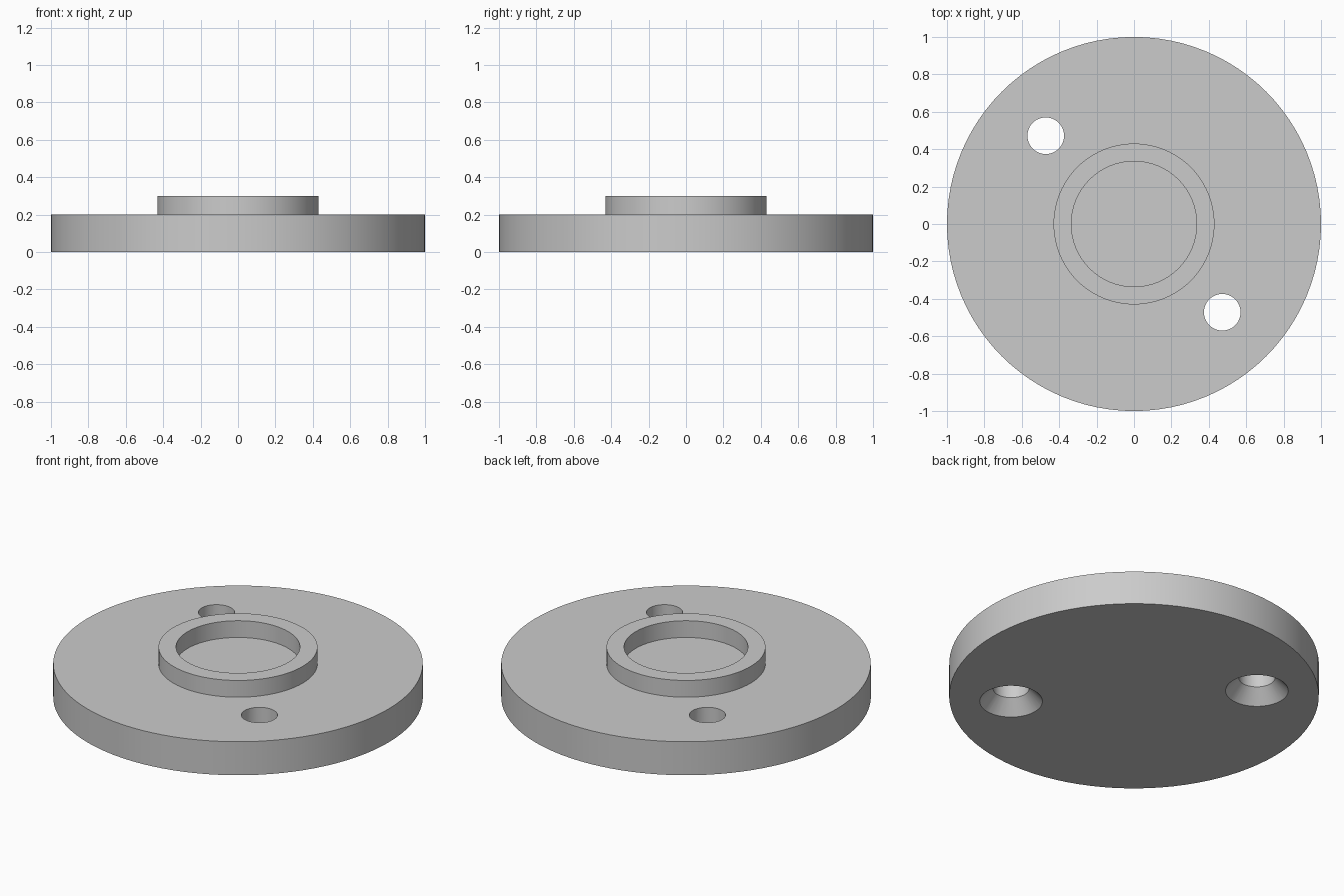
import bpy
import bmesh
import math

cube = bpy.data.objects.get("Cube")
if cube:
    bpy.data.objects.remove(cube, do_unlink=True)

# Material
GREY = (0.6, 0.6, 0.6, 1.0)
grey = bpy.data.materials.new("plain grey")
grey.use_nodes = True
grey.diffuse_color = GREY
grey.node_tree.nodes["Principled BSDF"].inputs["Base Color"].default_value = GREY


def lathe(name, profile, steps, location=(0, 0, 0)):
    """Turn a closed solid from (radius, height) points around the z axis."""
    bm = bmesh.new()
    verts = [bm.verts.new((r, 0, z)) for r, z in profile]
    edges = [bm.edges.new(pair) for pair in zip(verts, verts[1:])]
    bmesh.ops.spin(bm, geom=verts + edges, cent=(0, 0, 0), axis=(0, 0, 1),
                   angle=math.tau, steps=steps, use_merge=True)
    bmesh.ops.remove_doubles(bm, verts=bm.verts, dist=1e-5)
    bmesh.ops.recalc_face_normals(bm, faces=bm.faces)
    mesh = bpy.data.meshes.new(name)
    bm.to_mesh(mesh)
    bm.free()
    mesh.materials.append(grey)
    obj = bpy.data.objects.new(name, mesh)
    obj.location = location
    bpy.context.collection.objects.link(obj)
    return obj


# Round flange with a raised locating ring
THICK, TOP = 0.2, 0.3
RING_OUT, RING_IN = 0.43, 0.335
flange = lathe("flange_with_ring", [
    (0, 0), (1, 0), (1, THICK), (RING_OUT, THICK), (RING_OUT, TOP),
    (RING_IN, TOP), (RING_IN, THICK), (0, THICK)], 96)

# Two screw holes, countersunk from below
HOLE, SINK, DEPTH, OFFSET = 0.098, 0.17, 0.08, 0.472
over = 0.02
flare = SINK + (SINK - HOLE) / DEPTH * over
hole_profile = [(0, -over), (flare, -over), (HOLE, DEPTH),
                (HOLE, THICK + over), (0, THICK + over)]

bpy.context.view_layer.objects.active = flange
for side in (-1, 1):
    cutter = lathe("screw_hole_cutter", hole_profile, 48,
                   (side * OFFSET, -side * OFFSET, 0))
    cutter.hide_render = True
    cut = flange.modifiers.new("screw_hole", 'BOOLEAN')
    cut.operation = 'DIFFERENCE'
    cut.solver = 'EXACT'
    cut.object = cutter
    bpy.ops.object.modifier_apply(modifier=cut.name)
    bpy.data.objects.remove(cutter, do_unlink=True)

# Smooth walls with crisp rims
bpy.ops.object.select_all(action='DESELECT')
flange.select_set(True)
bpy.ops.object.shade_smooth_by_angle(angle=math.radians(30))
